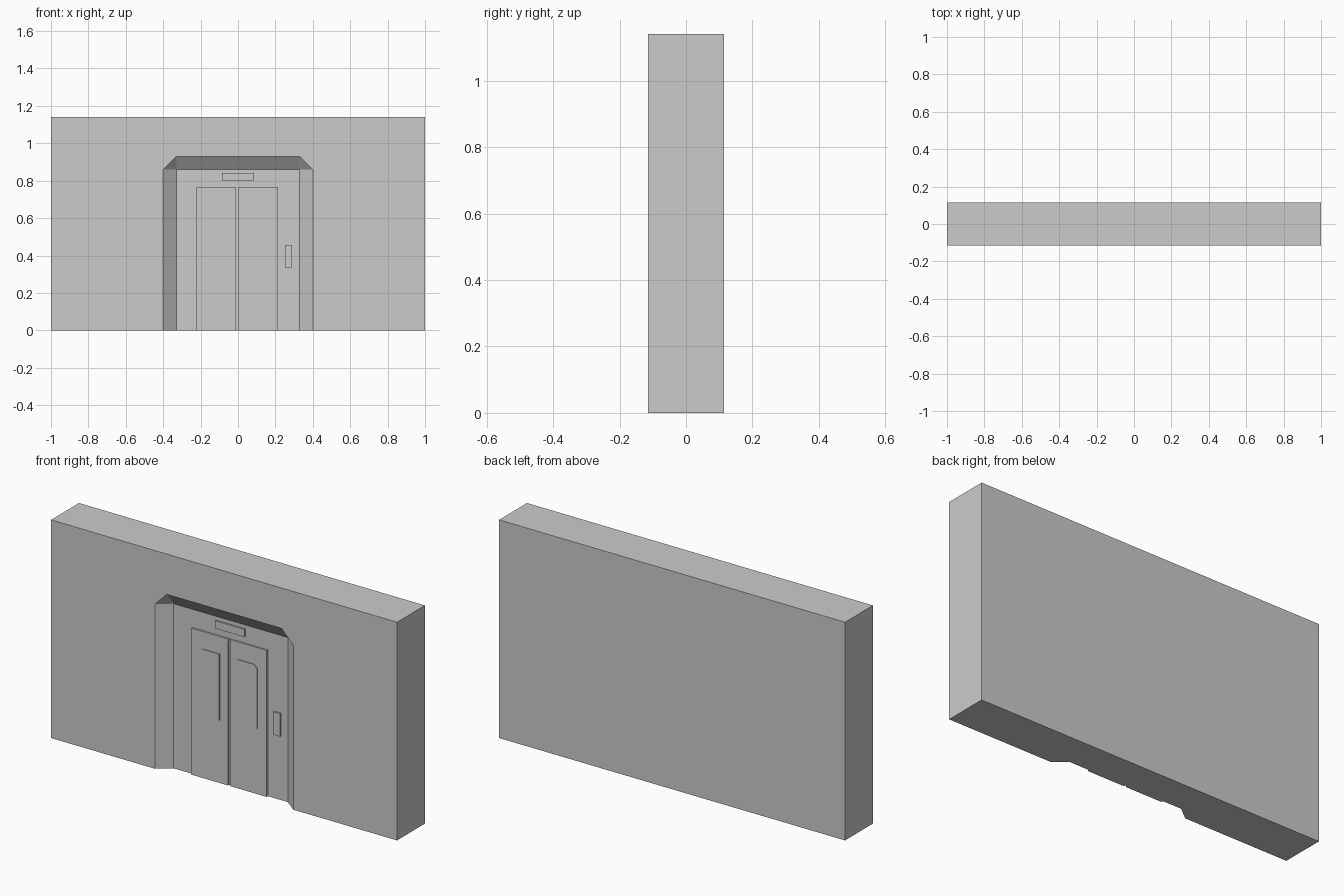
import bpy
import bmesh

cube = bpy.data.objects.get("Cube")
if cube:
    bpy.data.objects.remove(cube)

# Single plain grey
grey = bpy.data.materials.new("plain_grey")
grey.use_nodes = True
grey.diffuse_color = (0.6, 0.6, 0.6, 1)
grey.node_tree.nodes["Principled BSDF"].inputs["Base Color"].default_value = grey.diffuse_color

FRONT, BACK, HEIGHT = -0.115, 0.115, 1.14
RECESS = -0.06            # plane behind the doors
OUT, INN = 0.40, 0.33     # half widths of the splayed opening
SPRING, CROWN = 0.86, 0.93
DOOR_FACE = RECESS - 0.01


def make_object(name, bm):
    bmesh.ops.remove_doubles(bm, verts=bm.verts, dist=1e-5)
    bmesh.ops.recalc_face_normals(bm, faces=bm.faces)
    mesh = bpy.data.meshes.new(name)
    bm.to_mesh(mesh)
    bm.free()
    mesh.materials.append(grey)
    obj = bpy.data.objects.new(name, mesh)
    bpy.context.collection.objects.link(obj)
    return obj


def panel(name, outline, y_back, y_front):
    """Extrude an x-z outline from y_back to y_front."""
    bm = bmesh.new()
    face = bm.faces.new([bm.verts.new((x, y_back, z)) for x, z in outline])
    moved = bmesh.ops.extrude_face_region(bm, geom=[face], use_keep_orig=True)
    verts = [v for v in moved["geom"] if isinstance(v, bmesh.types.BMVert)]
    bmesh.ops.translate(bm, verts=verts, vec=(0, y_front - y_back, 0))
    return make_object(name, bm)


def rect(x0, x1, z0, z1):
    return [(x0, z0), (x1, z0), (x1, z1), (x0, z1)]


# Wall with a splayed doorway recess
bm = bmesh.new()


def add_face(points):
    bm.faces.new([bm.verts.new(p) for p in points])


rim = [(-OUT, 0), (-OUT, SPRING), (-INN, CROWN),
       (INN, CROWN), (OUT, SPRING), (OUT, 0)]
rim = [(x, FRONT, z) for x, z in rim]
inner = [(x, RECESS, z) for x, z in
         [(-INN, 0), (-INN, SPRING), (INN, SPRING), (INN, 0)]]
add_face([(-1, FRONT, 0)] + rim +
         [(1, FRONT, 0), (1, FRONT, HEIGHT), (-1, FRONT, HEIGHT)])
add_face(inner)
add_face([rim[0], rim[1], inner[1], inner[0]])    # right jamb
add_face([rim[1], rim[2], inner[1]])              # corner
add_face([rim[2], rim[3], inner[2], inner[1]])    # head
add_face([rim[3], rim[4], inner[2]])              # corner
add_face([rim[4], rim[5], inner[3], inner[2]])    # left jamb
add_face([(-1, FRONT, 0), rim[0], inner[0], inner[3], rim[5],
          (1, FRONT, 0), (1, BACK, 0), (-1, BACK, 0)])
add_face([(x, BACK, z) for x, z in rect(-1, 1, 0, HEIGHT)])
add_face([(-1, FRONT, HEIGHT), (1, FRONT, HEIGHT), (1, BACK, HEIGHT), (-1, BACK, HEIGHT)])
for x in (-1, 1):
    add_face([(x, FRONT, 0), (x, BACK, 0), (x, BACK, HEIGHT), (x, FRONT, HEIGHT)])
make_object("wall", bm)

# Sliding doors with raised window panels, outer corners clipped
MID, CUT = -0.004, 0.018
for side, s in (("right", -1), ("left", 1)):
    panel(side + "_door", rect(MID + s * 0.006, MID + s * 0.218, 0, 0.765),
          RECESS, DOOR_FACE)
    a, b, z0, z1 = MID + s * 0.052, MID + s * 0.166, 0.33, 0.675
    c = b - s * CUT
    panel(side + "_door_window",
          [(a, z0), (c, z0), (b, z0 + CUT), (b, z1 - CUT), (c, z1), (a, z1)],
          DOOR_FACE, DOOR_FACE - 0.005)

# Sign plate over the doors and call panel beside them
panel("sign_plate", rect(-0.085, 0.085, 0.80, 0.84), RECESS, RECESS - 0.009)
panel("call_panel", rect(0.25, 0.29, 0.335, 0.455), RECESS, RECESS - 0.009)
